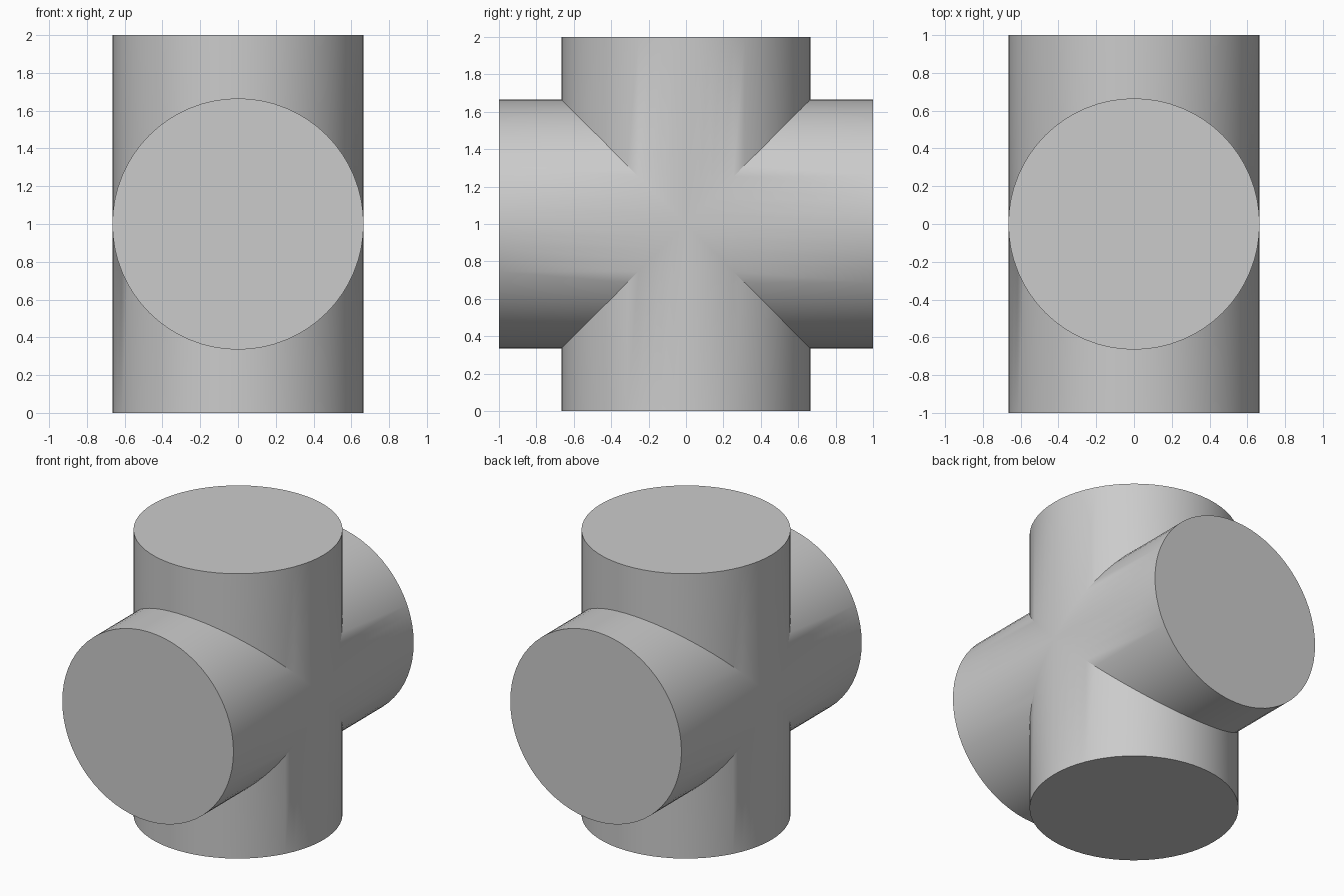
import bpy
import bmesh
from math import cos, sin, pi, radians
from mathutils import Matrix

default = bpy.data.objects.get("Cube")
if default:
    bpy.data.objects.remove(default, do_unlink=True)

RADIUS, REACH, SIDES = 0.665, 1.0, 64

# Plain grey material
grey = bpy.data.materials.new("light_grey")
grey.use_nodes = True
colour = (0.6, 0.6, 0.6, 1)
grey.diffuse_color = colour
grey.node_tree.nodes["Principled BSDF"].inputs["Base Color"].default_value = colour


def add_arm(bm, turn):
    """One capped pipe arm, mitred where it meets its neighbours."""
    rot = Matrix.Rotation(turn, 3, 'X')
    outer, mitre = [], []
    for i in range(SIDES):
        a = 2 * pi * i / SIDES
        x, y = RADIUS * cos(a), RADIUS * sin(a)
        outer.append(bm.verts.new(rot @ Matrix.Translation((x, y, REACH)).translation))
        mitre.append(bm.verts.new(rot @ Matrix.Translation((x, y, abs(y))).translation))
    bm.faces.new(outer)
    for i in range(SIDES):
        j = (i + 1) % SIDES
        bm.faces.new((mitre[i], mitre[j], outer[j], outer[i]))


# Four arms welded into one cross-shaped solid
bm = bmesh.new()
for quarter in range(4):
    add_arm(bm, quarter * pi / 2)
bmesh.ops.remove_doubles(bm, verts=bm.verts, dist=0.0005)
bmesh.ops.recalc_face_normals(bm, faces=bm.faces)
bmesh.ops.translate(bm, verts=bm.verts, vec=(0, 0, REACH))

mesh = bpy.data.meshes.new("crossed_cylinders")
bm.to_mesh(mesh)
bm.free()
mesh.materials.append(grey)
cross = bpy.data.objects.new("crossed_cylinders", mesh)
bpy.context.collection.objects.link(cross)

# Smooth walls with crisp caps and seams
bpy.ops.object.select_all(action='DESELECT')
cross.select_set(True)
bpy.context.view_layer.objects.active = cross
bpy.ops.object.shade_smooth_by_angle(angle=radians(30))
